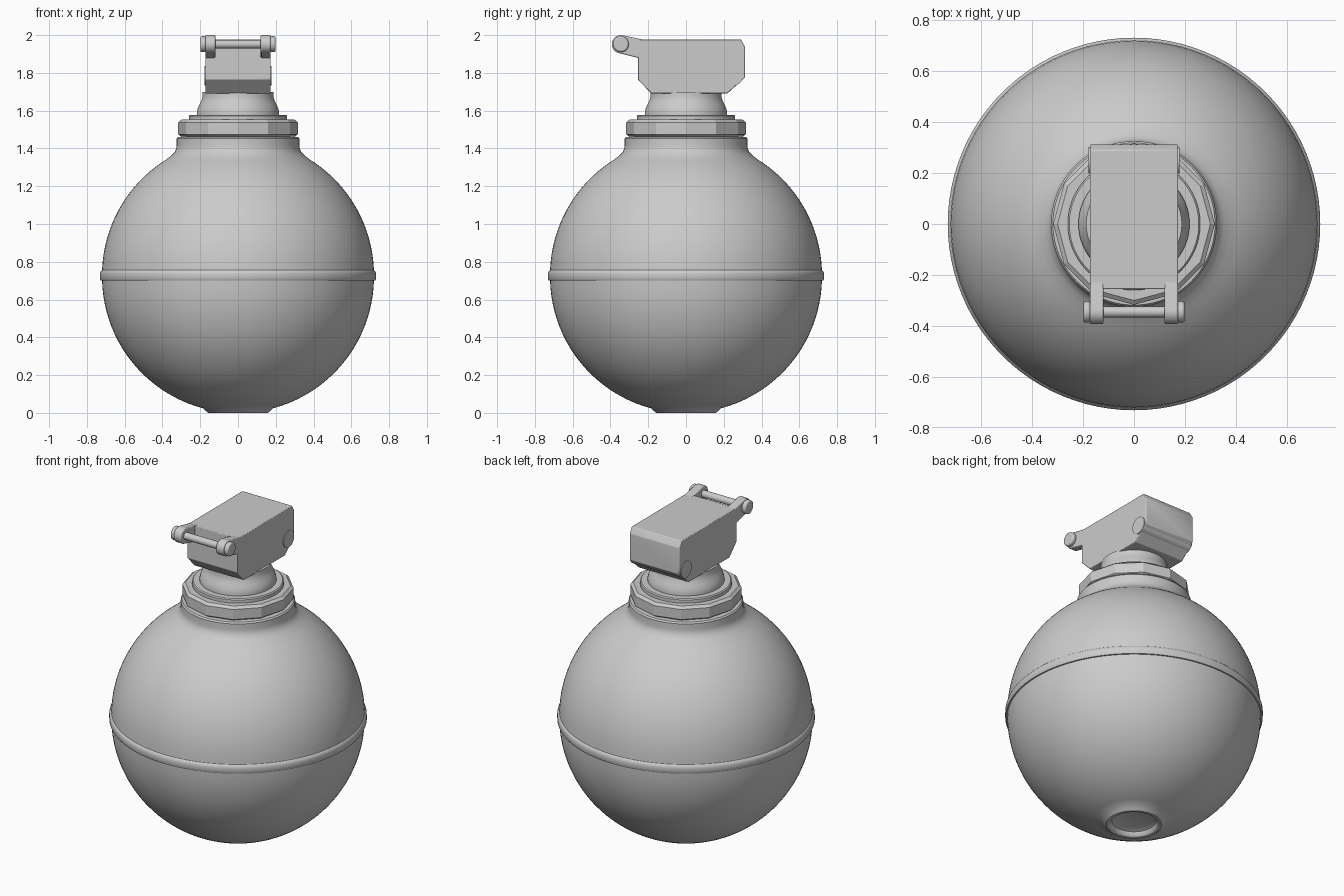
import bpy, bmesh
from math import sin, cos, pi, radians
from mathutils import Vector

if "Cube" in bpy.data.objects:
    bpy.data.objects.remove(bpy.data.objects["Cube"])


def finish(name, bm, bevel=0, smooth=True, angle=35):
    bmesh.ops.remove_doubles(bm, verts=bm.verts, dist=1e-5)
    bmesh.ops.recalc_face_normals(bm, faces=bm.faces)
    me = bpy.data.meshes.new(name)
    bm.to_mesh(me)
    bm.free()
    ob = bpy.data.objects.new(name, me)
    bpy.context.collection.objects.link(ob)
    if bevel:
        m = ob.modifiers.new("bevel", 'BEVEL')
        m.width, m.segments, m.limit_method = bevel, 2, 'ANGLE'
    if smooth:
        bpy.ops.object.select_all(action='DESELECT')
        ob.select_set(True)
        bpy.context.view_layer.objects.active = ob
        bpy.ops.object.shade_smooth_by_angle(angle=radians(angle))
    return ob


def lathe(name, profile, steps=96, smooth=True):
    """Revolve (radius, height) points around z."""
    bm = bmesh.new()
    vs = [bm.verts.new((r, 0, z)) for r, z in profile]
    es = [bm.edges.new(p) for p in zip(vs, vs[1:])]
    bmesh.ops.spin(bm, geom=vs + es, cent=(0, 0, 0), axis=(0, 0, 1),
                   angle=2 * pi, steps=steps, use_merge=True)
    return finish(name, bm, smooth=smooth)


def extrude_x(name, yz, x0, x1, bevel=0):
    """Extrude a side outline (y, z) from x0 to x1."""
    bm = bmesh.new()
    f = bm.faces.new([bm.verts.new((x0, y, z)) for y, z in yz])
    new = bmesh.ops.extrude_face_region(bm, geom=[f])["geom"]
    bmesh.ops.translate(bm, vec=Vector((x1 - x0, 0, 0)),
                        verts=[v for v in new if isinstance(v, bmesh.types.BMVert)])
    return finish(name, bm, bevel)


def circle(cy, cz, r, a0=0, a1=360, n=32):
    k = n if a1 - a0 == 360 else n - 1
    return [(cy + r * cos(radians(a0 + (a1 - a0) * i / k)),
             cz + r * sin(radians(a0 + (a1 - a0) * i / k))) for i in range(n)]


# Round body: recessed foot, lower bowl, raised seam, upper bowl, collar
R = 0.72
profile = [(0, 0.035), (0.10, 0.035), (0.125, 0.025), (0.135, 0.004),
           (0.142, 0), (0.157, 0), (0.168, 0.008)]
lower = [radians(-75 + 73.5 * i / 22) for i in range(23)]
profile += [(R * cos(a), 0.72 + R * sin(a)) for a in lower]
profile += [(0.727, 0.702), (0.731, 0.709), (0.731, 0.738), (0.728, 0.747), (0.72, 0.756)]
upper = [radians(3 + 55 * i / 20) for i in range(21)]
profile += [(R * cos(a), 0.73 + R * sin(a)) for a in upper]
profile += [(0.352, 1.363), (0.335, 1.38), (0.327, 1.40), (0.325, 1.415),
            (0.325, 1.452), (0.318, 1.461), (0.29, 1.463), (0, 1.463)]
lathe("body", profile)

# Twelve-sided nut with chamfered rims
lathe("collar_nut", [(0, 1.463), (0.30, 1.463), (0.317, 1.475), (0.317, 1.538),
                     (0.30, 1.552), (0, 1.552)], 12, smooth=False)

# Washer and flared neck
lathe("washer", [(0, 1.55), (0.26, 1.55), (0.26, 1.572), (0.254, 1.578), (0, 1.578)], 64)
lathe("neck", [(0, 1.575), (0.218, 1.575), (0.218, 1.592), (0.213, 1.612),
               (0.203, 1.635), (0.193, 1.655), (0.188, 1.675), (0.188, 1.70), (0, 1.70)], 64)

# Head block
extrude_x("head_block", [(-0.255, 1.765), (-0.185, 1.692), (0.22, 1.692), (0.312, 1.775),
                         (0.312, 1.94), (0.29, 1.977), (-0.255, 1.977)],
          -0.173, 0.173, 0.004)

# Hinge pin ends showing on both sides of the block
extrude_x("hinge_pin", circle(0.25, 1.785, 0.052), -0.178, 0.178)

# Front lugs with rounded ends, and pin caps
PY, PZ = -0.345, 1.952
for side, s in (("left", -1), ("right", 1)):
    outline = circle(PY, PZ, 0.048, 80, 255, 18) + [(-0.225, 1.872), (-0.225, 1.976)]
    extrude_x(side + "_lug", outline, s * 0.12, s * 0.173, 0.006)
    extrude_x(side + "_pin_cap", circle(PY, PZ, 0.042), s * 0.17, s * 0.199, 0.008)

# Cross pin
extrude_x("cross_pin", circle(PY, PZ, 0.022), -0.175, 0.175)
